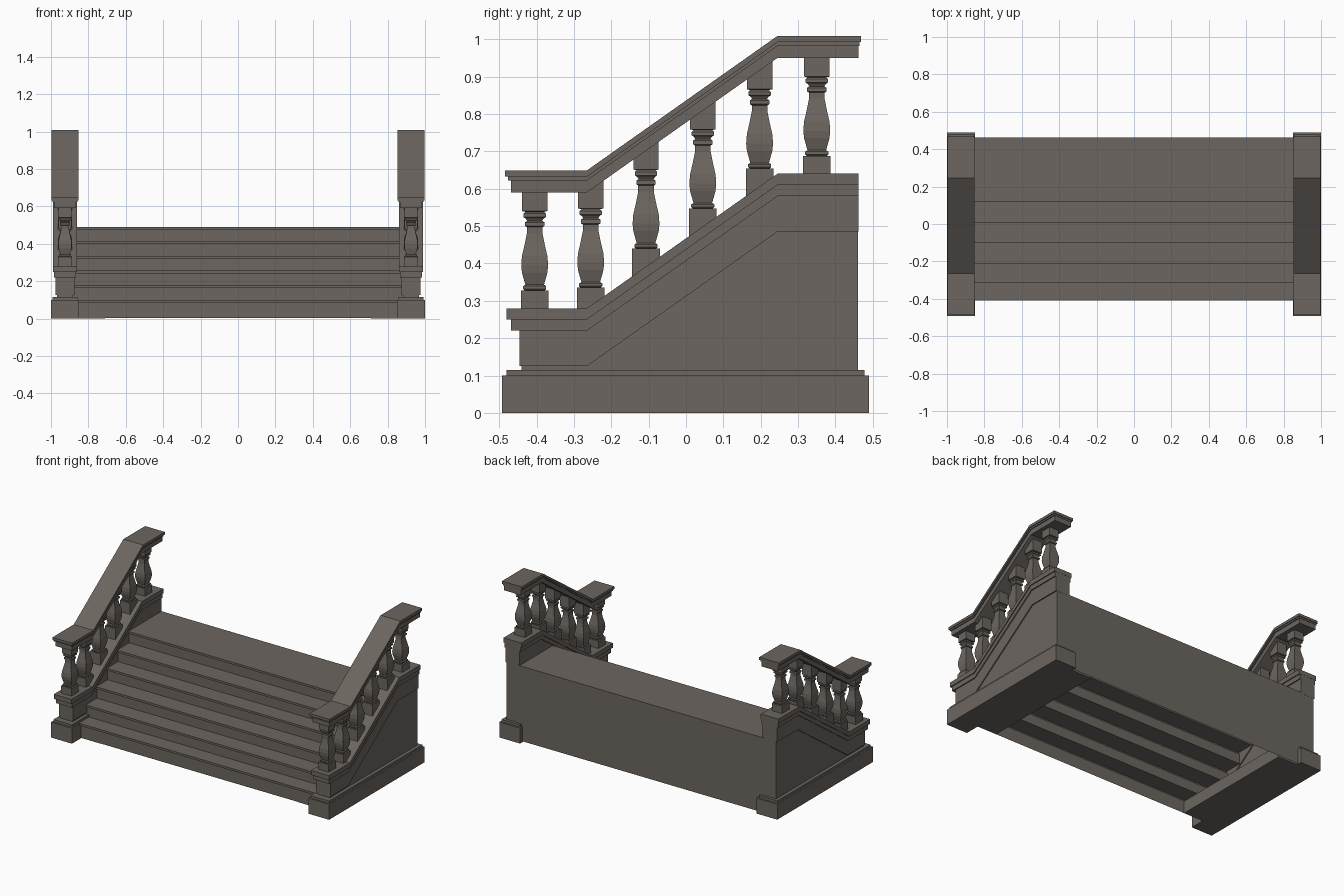
import bpy, bmesh

if "Cube" in bpy.data.objects:
    bpy.data.objects.remove(bpy.data.objects["Cube"])

stone = bpy.data.materials.new("dark grey stone")
stone.diffuse_color = (0.15, 0.132, 0.116, 1)
stone.use_nodes = True
stone.node_tree.nodes["Principled BSDF"].inputs["Base Color"].default_value = stone.diffuse_color

CX = 0.925                 # centre line of each side wall
Y_LOW, Y_HIGH = -0.265, 0.245   # where the slope starts and ends
RISE = 0.36


def make(name, bm):
    bmesh.ops.recalc_face_normals(bm, faces=bm.faces)
    me = bpy.data.meshes.new(name)
    bm.to_mesh(me)
    bm.free()
    ob = bpy.data.objects.new(name, me)
    me.materials.append(stone)
    bpy.context.collection.objects.link(ob)
    return ob


def extrude_x(name, profile, x0, x1, closed=True):
    """Extrude a (y, z) profile along x; open profiles make a sheet."""
    bm = bmesh.new()
    a = [bm.verts.new((x0, y, z)) for y, z in profile]
    b = [bm.verts.new((x1, y, z)) for y, z in profile]
    n = len(profile)
    for i in range(n if closed else n - 1):
        j = (i + 1) % n
        bm.faces.new((a[i], a[j], b[j], b[i]))
    if closed:
        bm.faces.new(a)
        bm.faces.new(b[::-1])
    return make(name, bm)


def box(name, x0, x1, y0, y1, z0, z1):
    return extrude_x(name, [(y0, z0), (y1, z0), (y1, z1), (y0, z1)], x0, x1)


def band(name, side, half, y0, y1, z0, z1):
    """Flat - sloped - flat strip that follows the stairs."""
    low = [(y0, z0), (Y_LOW, z0), (Y_HIGH, z0 + RISE), (y1, z0 + RISE)]
    top = [(y1, z1 + RISE), (Y_HIGH, z1 + RISE), (Y_LOW, z1), (y0, z1)]
    return extrude_x(name, low + top, side * CX - half, side * CX + half)


def baluster(name, x, y, z):
    """Square turned post: (height, half width) stacked rings."""
    prof = [(-.03, .037), (.048, .037), (.048, .027), (.052, .031), (.059, .031),
            (.063, .025), (.07, .027), (.095, .034), (.115, .036), (.14, .034),
            (.17, .027), (.2, .021), (.217, .021), (.22, .026), (.23, .026),
            (.234, .02), (.24, .024), (.244, .03), (.253, .03), (.258, .025),
            (.26, .034), (.34, .034)]
    bm = bmesh.new()
    rings = [[bm.verts.new((x + sx * r, y + sy * r, z + h))
              for sx, sy in ((-1, -1), (1, -1), (1, 1), (-1, 1))] for h, r in prof]
    for a, b in zip(rings, rings[1:]):
        for i in range(4):
            j = (i + 1) % 4
            bm.faces.new((a[i], a[j], b[j], b[i]))
    bm.faces.new(rings[0])
    bm.faces.new(rings[-1])
    return make(name, bm)


# stairs: six nosed treads, hollow underneath, with a flat back wall
fronts = [-0.41, -0.315, -0.21, -0.10, 0.005, 0.12]
profile = [(-0.40, 0.004)]
for i, y in enumerate(fronts):
    top = 0.1 + 0.078 * i
    profile += [(y + 0.01, top - 0.014), (y, top - 0.014), (y, top)]
    if i < 5:
        profile.append((fronts[i + 1] + 0.01, top))
profile += [(0.463, 0.49), (0.463, 0.004)]
extrude_x("stairs", profile, -0.89, 0.89, closed=False)

for side, label in ((-1, "left"), (1, "right")):
    c = side * CX
    # plinth with its hidden inner footing
    box(label + "_plinth", c - .075, c + .075, -0.492, 0.49, 0, 0.1)
    box(label + "_plinth_ledge", c - .066, c + .066, -0.48, 0.478, 0.1, 0.115)
    box(label + "_footing", side * .71, side * .86, -0.395, 0.455, 0, 0.08)
    # side wall: recessed panel, raised band, two-layer coping
    extrude_x(label + "_wall_panel",
              [(-0.44, 0.11), (0.46, 0.11), (0.46, 0.49), (Y_HIGH, 0.49),
               (Y_LOW, 0.13), (-0.44, 0.13)], c - .044, c + .044)
    band(label + "_wall_band", side, .051, -0.445, 0.461, 0.125, 0.225)
    band(label + "_coping_lower", side, .058, -0.468, 0.461, 0.22, 0.25)
    band(label + "_coping_upper", side, .064, -0.48, 0.462, 0.25, 0.28)
    # balusters standing on the coping
    for k, y in enumerate((-0.405, -0.255, -0.107, 0.045, 0.197, 0.35)):
        t = min(max((y - Y_LOW) / (Y_HIGH - Y_LOW), 0), 1)
        baluster(f"{label}_baluster_{k + 1}", c, y, 0.28 + RISE * t)
    # handrail, three stepped layers
    band(label + "_rail_lower", side, .06, -0.468, 0.462, 0.59, 0.622)
    band(label + "_rail_middle", side, .066, -0.476, 0.464, 0.622, 0.632)
    band(label + "_rail_top", side, .071, -0.484, 0.468, 0.632, 0.649)
